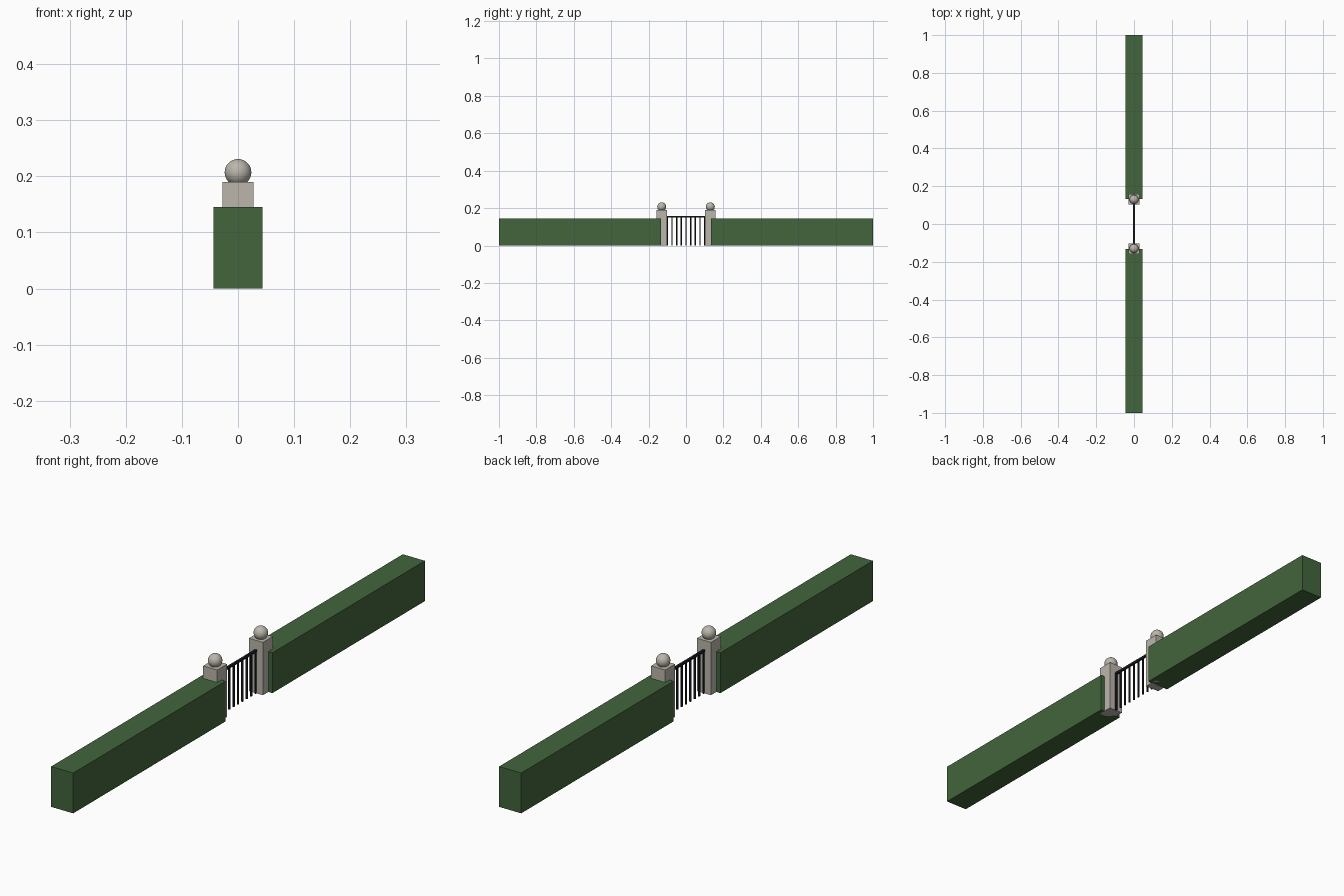
import bpy

if "Cube" in bpy.data.objects:
    bpy.data.objects.remove(bpy.data.objects["Cube"])


def material(name, rgb):
    m = bpy.data.materials.new(name)
    m.diffuse_color = (*rgb, 1)
    m.use_nodes = True
    m.node_tree.nodes["Principled BSDF"].inputs["Base Color"].default_value = m.diffuse_color
    return m


GREEN = material("hedge_green", (0.055, 0.13, 0.045))
STONE = material("stone", (0.50, 0.47, 0.41))
IRON = material("iron", (0.012, 0.013, 0.016))


def finish(name, mat):
    ob = bpy.context.object
    ob.name = name
    ob.data.materials.append(mat)
    return ob


def box(name, lo, hi, mat):
    bpy.ops.mesh.primitive_cube_add(size=1, location=[(a + b) / 2 for a, b in zip(lo, hi)])
    bpy.context.object.scale = [b - a for a, b in zip(lo, hi)]
    bpy.ops.object.transform_apply(location=False, rotation=False, scale=True)
    return finish(name, mat)


# Hedge, stone post and ball on each side of the opening
for side, s in (("left", -1), ("right", 1)):
    ya, yb = sorted((s * 0.133, s * 1.0))
    box(f"hedge_{side}", (-0.044, ya, 0), (0.044, yb, 0.145), GREEN)
    y = s * 0.13
    box(f"gate_post_{side}", (-0.028, y - 0.028, 0), (0.028, y + 0.028, 0.19), STONE)
    bpy.ops.mesh.primitive_uv_sphere_add(segments=32, ring_count=16, radius=0.0238,
                                         location=(0, y, 0.207))
    bpy.ops.object.shade_smooth()
    finish(f"post_ball_{side}", STONE)

# Iron gate: top rail and evenly spaced upright bars
box("gate_rail", (-0.004, -0.105, 0.149), (0.004, 0.105, 0.157), IRON)
for i in range(9):
    bpy.ops.mesh.primitive_cylinder_add(vertices=12, radius=0.0038, depth=0.152,
                                        location=(0, (i - 4) * 0.025, 0.076))
    bpy.ops.object.shade_smooth_by_angle()
    finish(f"gate_bar_{i + 1}", IRON)
